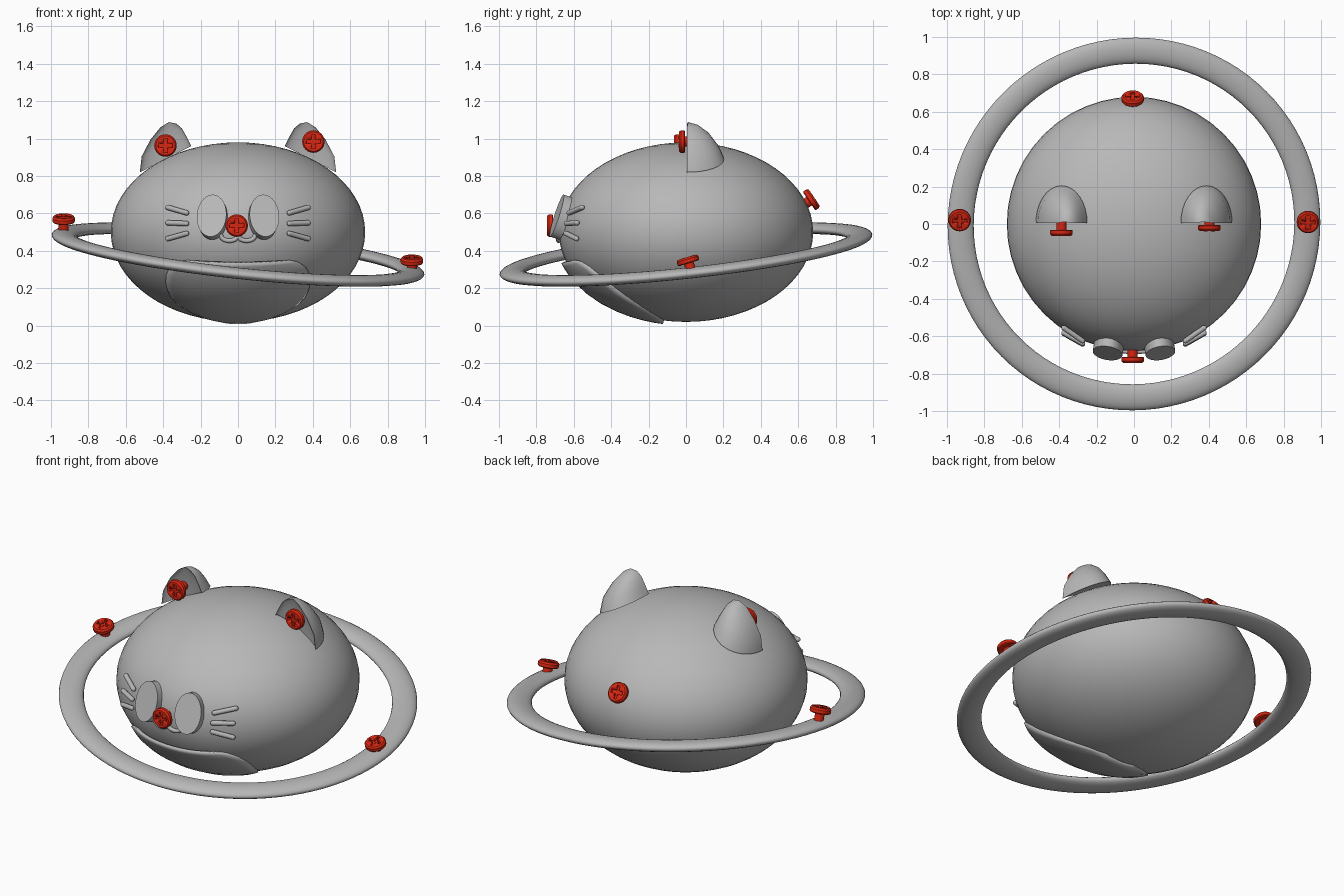
import bpy, bmesh, math
from mathutils import Vector, Matrix

cube = bpy.data.objects.get("Cube")
if cube:
    bpy.data.objects.remove(cube, do_unlink=True)


def material(name, rgb):
    m = bpy.data.materials.new(name)
    m.use_nodes = True
    m.diffuse_color = (*rgb, 1)
    m.node_tree.nodes["Principled BSDF"].inputs["Base Color"].default_value = (*rgb, 1)
    return m


GREY = material("grey", (0.48, 0.48, 0.48))
RED = material("red", (0.7, 0.02, 0.006))
R, H, MID = 0.68, 0.48, 0.5   # body radius, half height, centre height


def add(name, bm, mat, angle=35):
    """Turn a bmesh into a smooth-shaded object."""
    bmesh.ops.recalc_face_normals(bm, faces=bm.faces)
    me = bpy.data.meshes.new(name)
    bm.to_mesh(me)
    bm.free()
    me.materials.append(mat)
    ob = bpy.data.objects.new(name, me)
    bpy.context.collection.objects.link(ob)
    smooth(ob, angle)
    return ob


def smooth(ob, angle):
    bpy.ops.object.select_all(action="DESELECT")
    ob.select_set(True)
    bpy.context.view_layer.objects.active = ob
    bpy.ops.object.shade_smooth_by_angle(angle=math.radians(angle))


def facing(loc, axis):
    """Place local z along the axis at loc."""
    return Matrix.Translation(loc) @ Vector(axis).to_track_quat("Z", "Y").to_matrix().to_4x4()


def tube(name, points, radius):
    """Round-ended tube along a path."""
    bm = bmesh.new()
    for a, b in zip(points, points[1:]):
        a, b = Vector(a), Vector(b)
        bmesh.ops.create_cone(bm, segments=12, radius1=radius, radius2=radius,
                              depth=(b - a).length, matrix=facing((a + b) / 2, b - a))
    for p in points:
        bmesh.ops.create_uvsphere(bm, u_segments=12, v_segments=8, radius=radius,
                                  matrix=Matrix.Translation(p))
    return add(name, bm, GREY, 60)


def on_body(x, z, lift=0.01):
    """Point on the front of the body."""
    y = R * math.sqrt(1 - (x / R) ** 2 - ((z - MID) / H) ** 2)
    return (x, -y - lift, z)


# Body
bm = bmesh.new()
bmesh.ops.create_uvsphere(bm, u_segments=48, v_segments=32, radius=1,
                          matrix=Matrix.Translation((0, 0, MID)) @ Matrix.Diagonal((R, R, H, 1)))
add("body", bm, GREY, 60)

# Tilted flattened ring
bpy.ops.mesh.primitive_torus_add(major_segments=96, minor_segments=20,
                                 major_radius=0.932, minor_radius=0.07)
ring = bpy.context.object
ring.name = "ring"
ring.data.transform(facing((0, 0, 0.38), (0.108, -0.108, 1)) @ Matrix.Diagonal((1, 1, 0.42, 1)))
ring.data.materials.append(GREY)
smooth(ring, 60)

# Ears: rows of outer x, z, inner x, z and depth, with a hollowed front
EAR_ROWS = [(0.525, 0.82, 0.25, 0.96, 0.2), (0.515, 0.905, 0.272, 1.005, 0.17),
            (0.468, 0.995, 0.30, 1.055, 0.118), (0.415, 1.06, 0.33, 1.08, 0.062)]
for side, label in ((-1, "right"), (1, "left")):
    bm = bmesh.new()
    n = 32
    loops = []
    for xo, zo, xi, zi, depth in EAR_ROWS:
        loop = []
        for i in range(n):
            a = 2 * math.pi * i / n
            t, s = (1 - math.cos(a)) / 2, math.sin(a)
            y = depth * (s if s > 0 else -0.2 * s)
            loop.append(bm.verts.new((side * (xo + (xi - xo) * t), y + 0.005, zo + (zi - zo) * t)))
        loops.append(loop)
    tip = bm.verts.new((side * 0.37, 0.012, 1.088))
    for i in range(n):
        j = (i + 1) % n
        for lo, hi in zip(loops, loops[1:]):
            bm.faces.new((lo[i], lo[j], hi[j], hi[i]))
        bm.faces.new((loops[-1][i], loops[-1][j], tip))
    bm.faces.new(loops[0])
    add(label + "_ear", bm, GREY, 50)

    # Oval eye plate lying on the body
    bm = bmesh.new()
    bmesh.ops.create_cone(bm, cap_ends=True, segments=40, radius1=1, radius2=1, depth=1,
                          matrix=Matrix.Diagonal((0.08, 0.118, 0.055, 1)))
    turn = Matrix.Rotation(side * 0.17, 4, "Z") @ Matrix.Rotation(math.radians(72), 4, "X")
    bm.transform(Matrix.Translation((side * 0.137, -0.665, 0.58)) @ turn)
    add(label + "_eye", bm, GREY)

    # Whiskers
    for k, (z_out, z_in) in enumerate(((0.632, 0.603), (0.55, 0.546), (0.465, 0.493))):
        tube(f"{label}_whisker_{k + 1}",
             [on_body(side * 0.375, z_out, 0.02), on_body(side * 0.275, z_in, 0.02)], 0.014)

    # Half of the mouth
    arc = [math.pi * i / 8 for i in range(9)]
    tube(label + "_mouth",
         [on_body(side * (0.046 - 0.044 * math.cos(a)), 0.48 - 0.026 * math.sin(a), 0.006)
          for a in arc], 0.012)

# Bib: a curved patch under the face, given as latitude and half width
BIB = [(19.5, 0.27), (22, 0.32), (27, 0.358), (34, 0.378), (42, 0.382), (50, 0.372),
       (58, 0.35), (65, 0.315), (71, 0.265), (76, 0.2), (80, 0.1)]
bm = bmesh.new()
rows = []
for lat, half in BIB:
    row = []
    for i in range(21):
        u = i / 10 - 1
        x = half * u
        r = math.sqrt(1 - (x / R) ** 2)
        grow = 1.04 - 0.025 * u ** 4
        a = math.radians(lat)
        row.append(bm.verts.new((x * grow, -R * r * math.cos(a) * grow,
                                 MID - H * r * math.sin(a) * grow)))
    rows.append(row)
for a, b in zip(rows, rows[1:]):
    for i in range(20):
        bm.faces.new((a[i], b[i], b[i + 1], a[i + 1]))
bib = add("bib", bm, GREY, 50)
mod = bib.modifiers.new("thickness", "SOLIDIFY")
mod.thickness = 0.015
mod.offset = -1

# Screw: turned profile with a cross slot cut into the head
bm = bmesh.new()
profile = [(0, -0.075), (0.027, -0.075), (0.027, -0.017), (0.056, -0.017),
           (0.06, -0.012), (0.06, 0.006), (0.052, 0.016), (0, 0.018)]
verts = [bm.verts.new((r, 0, z)) for r, z in profile]
edges = [bm.edges.new(p) for p in zip(verts, verts[1:])]
bmesh.ops.spin(bm, geom=verts + edges, cent=(0, 0, 0), axis=(0, 0, 1),
               angle=2 * math.pi, steps=32)
bmesh.ops.remove_doubles(bm, verts=bm.verts, dist=1e-5)
blank = add("screw_blank", bm, RED)
cutters = []
for size in ((0.076, 0.02), (0.02, 0.076)):
    bm = bmesh.new()
    bmesh.ops.create_cube(bm, size=1, matrix=Matrix.Translation((0, 0, 0.02))
                          @ Matrix.Diagonal((*size, 0.036, 1)))
    cutter = add("slot_cutter", bm, RED)
    cutter.hide_render = True
    cutters.append(cutter)
    cut = blank.modifiers.new("slot", "BOOLEAN")
    cut.operation = "DIFFERENCE"
    cut.solver = "EXACT"
    cut.object = cutter
screw_mesh = bpy.data.meshes.new_from_object(
    blank.evaluated_get(bpy.context.evaluated_depsgraph_get()))
for ob in cutters + [blank]:
    bpy.data.objects.remove(ob, do_unlink=True)

for name, loc, axis in (
        ("nose_screw", (-0.007, -0.727, 0.535), (0, -1, 0)),
        ("back_screw", (-0.007, 0.672, 0.675), (0, 0.83, 0.56)),
        ("right_ear_screw", (-0.388, -0.048, 0.963), (0, -1, 0)),
        ("left_ear_screw", (0.403, -0.022, 0.984), (0, -1, 0)),
        ("right_ring_screw", (-0.932, 0.02, 0.57), (0, -0.3, 1)),
        ("left_ring_screw", (0.93, 0.01, 0.35), (0, -0.3, 1))):
    screw = bpy.data.objects.new(name, screw_mesh)
    bpy.context.collection.objects.link(screw)
    screw.matrix_world = facing(loc, axis)
